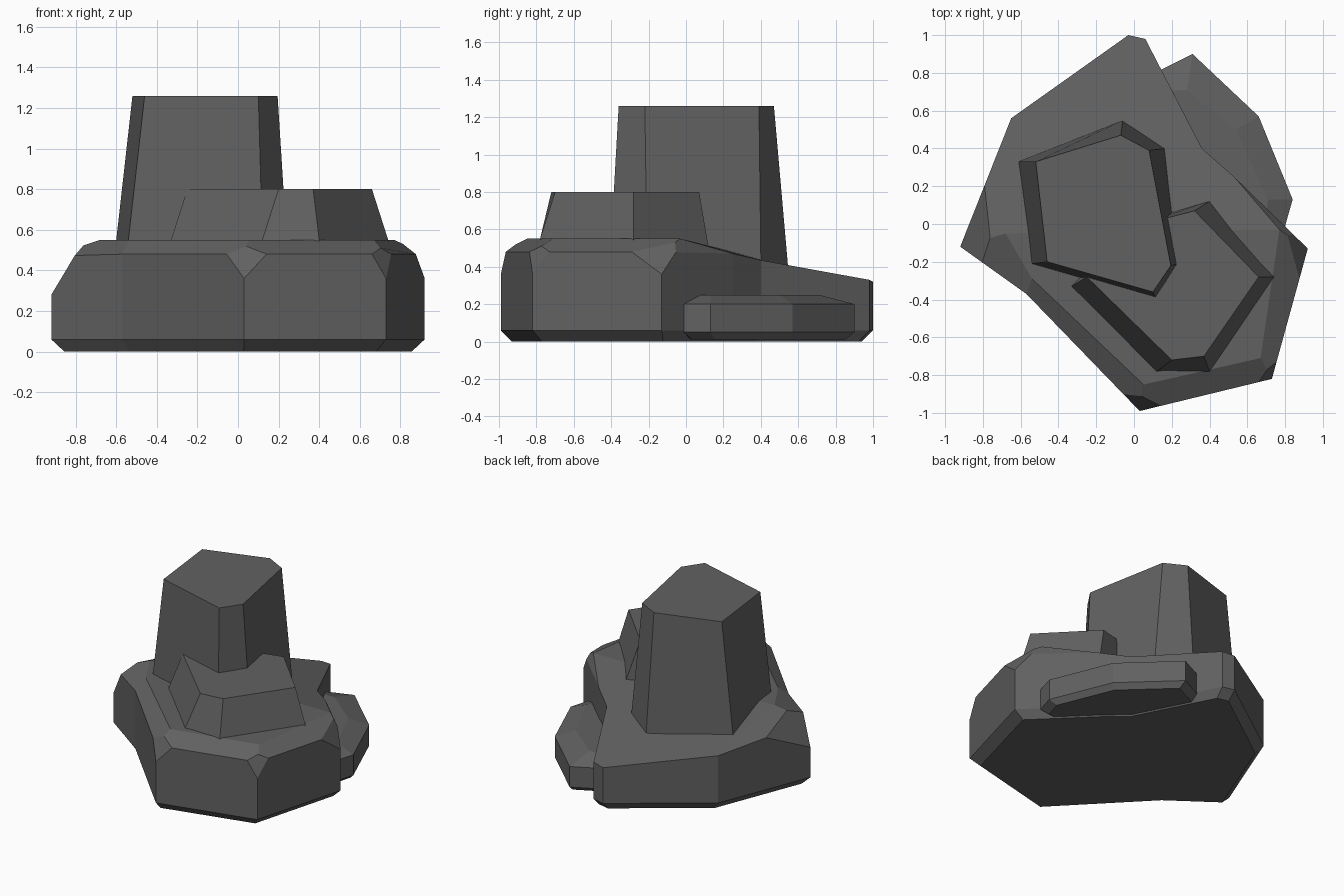
import bpy, bmesh
from mathutils import Vector

if "Cube" in bpy.data.objects:
    bpy.data.objects.remove(bpy.data.objects["Cube"])

stone = bpy.data.materials.new("dark grey stone")
stone.diffuse_color = (0.12, 0.12, 0.12, 1)
stone.use_nodes = True
stone.node_tree.nodes["Principled BSDF"].inputs["Base Color"].default_value = stone.diffuse_color


def finish(name, bm):
    bmesh.ops.recalc_face_normals(bm, faces=bm.faces[:])
    me = bpy.data.meshes.new(name)
    bm.to_mesh(me)
    bm.free()
    me.materials.append(stone)
    ob = bpy.data.objects.new(name, me)
    bpy.context.collection.objects.link(ob)
    return ob


def loft(rings):
    """Skin closed rings of equal length; returns bmesh and rings of verts."""
    bm = bmesh.new()
    vs = [[bm.verts.new(p) for p in r] for r in rings]
    n = len(rings[0])
    for a, b in zip(vs, vs[1:]):
        for i in range(n):
            j = (i + 1) % n
            bm.faces.new((a[i], a[j], b[j], b[i]))
    bm.faces.new(vs[0][::-1])
    return bm, vs


def slope_z(y):
    return 0.55 if y < -0.05 else 0.55 - 0.24 * (y + 0.05)


# base boulder: flat front, back sloping down
outline = [(.03, -.99), (.73, -.82), (.92, -.13), (.53, .25), (.36, .40),
           (.06, .98), (-.03, 1.0), (-.65, .56), (-.92, -.12), (-.57, -.37)]
wall_z = [.48, .48, .48, .47, .435, .33, .32, .405, .47, .48]
bm, vs = loft([[(x * .93, y * .94, 0) for x, y in outline],
               [(x, y, .06) for x, y in outline],
               [(x, y, z) for (x, y), z in zip(outline, wall_z)]])
w = vs[2]
inner = {i: bm.verts.new((x, y, .55)) for i, x, y in
         [(0, .05, -.85), (1, .67, -.71), (2, .77, -.03), (8, -.68, -.05), (9, -.54, -.29)]}
for i, j in [(8, 9), (9, 0), (0, 1), (1, 2)]:
    bm.faces.new((w[i], w[j], inner[j], inner[i]))
bm.faces.new((w[2], w[3], inner[2]))
bm.faces.new((w[7], w[8], inner[8]))
bm.faces.new([inner[k] for k in (8, 9, 0, 1, 2)])
bm.faces.new([inner[8], inner[2]] + w[3:8])
bmesh.ops.recalc_face_normals(bm, faces=bm.faces[:])

# chipped corners of the base
chips = [((.03, -.99, .36), (-.06, -.90, .48), (.14, -.963, .48)),
         ((.73, -.82, .36), (.66, -.837, .48), (.755, -.73, .48)),
         ((.92, -.13, .36), (.876, -.29, .48), (.84, -.05, .48)),
         ((-.92, -.12, .28), (-.79, .21, .44), (-.80, -.205, .48))]
for a, b, c in chips:
    a, b, c = Vector(a), Vector(b), Vector(c)
    no = (b - a).cross(c - a)
    if no.dot(Vector((0, .1, .2)) - a) > 0:
        no = -no
    bmesh.ops.bisect_plane(bm, geom=bm.verts[:] + bm.edges[:] + bm.faces[:],
                           plane_co=a, plane_no=no, clear_outer=True, dist=1e-5)
    bmesh.ops.holes_fill(bm, edges=[e for e in bm.edges if e.is_boundary], sides=0)
finish("base_boulder", bm)


def tapered(name, low, top, z_top, z_bottom):
    """Tapered block; low outline lies on the base, sides continue into it."""
    foot = []
    for (lx, ly), (tx, ty) in zip(low, top):
        k = (z_top - z_bottom) / (z_top - slope_z(ly))
        foot.append((tx + (lx - tx) * k, ty + (ly - ty) * k, z_bottom))
    bm, vs = loft([foot, [(x, y, z_top) for x, y in top]])
    bm.faces.new(vs[1])
    finish(name, bm)


# tall pillar
tapered("tall_pillar",
        [(-.61, .33), (-.54, -.21), (.12, -.40), (.24, -.21), (.16, .40), (-.06, .545)],
        [(-.52, .33), (-.46, -.20), (.10, -.36), (.195, -.22), (.08, .39), (-.07, .47)],
        1.26, .36)

# middle block leaning on the pillar
tapered("middle_block",
        [(.40, .12), (.0, .0), (-.33, -.33), (.12, -.78), (.40, -.78), (.74, -.28)],
        [(.32, .07), (.05, .0), (-.25, -.28), (.20, -.72), (.37, -.70), (.66, -.28)],
        .80, .48)

# low side rock
rim = [(.31, .90), (.05, .77), (.30, .30), (.60, -.03), (.80, -.01), (.84, .13), (.66, .57)]
cap = [(.28, .71), (.05, .70), (.30, .30), (.60, .04), (.70, .06), (.71, .13), (.54, .50)]
bm, vs = loft([[(.4 + (x - .4) * .9, .4 + (y - .4) * .9, .01) for x, y in rim],
               [(x, y, .05) for x, y in rim],
               [(x, y, .20) for x, y in rim],
               [(x, y, .25) for x, y in cap]])
bm.faces.new(vs[3])
finish("side_rock", bm)
